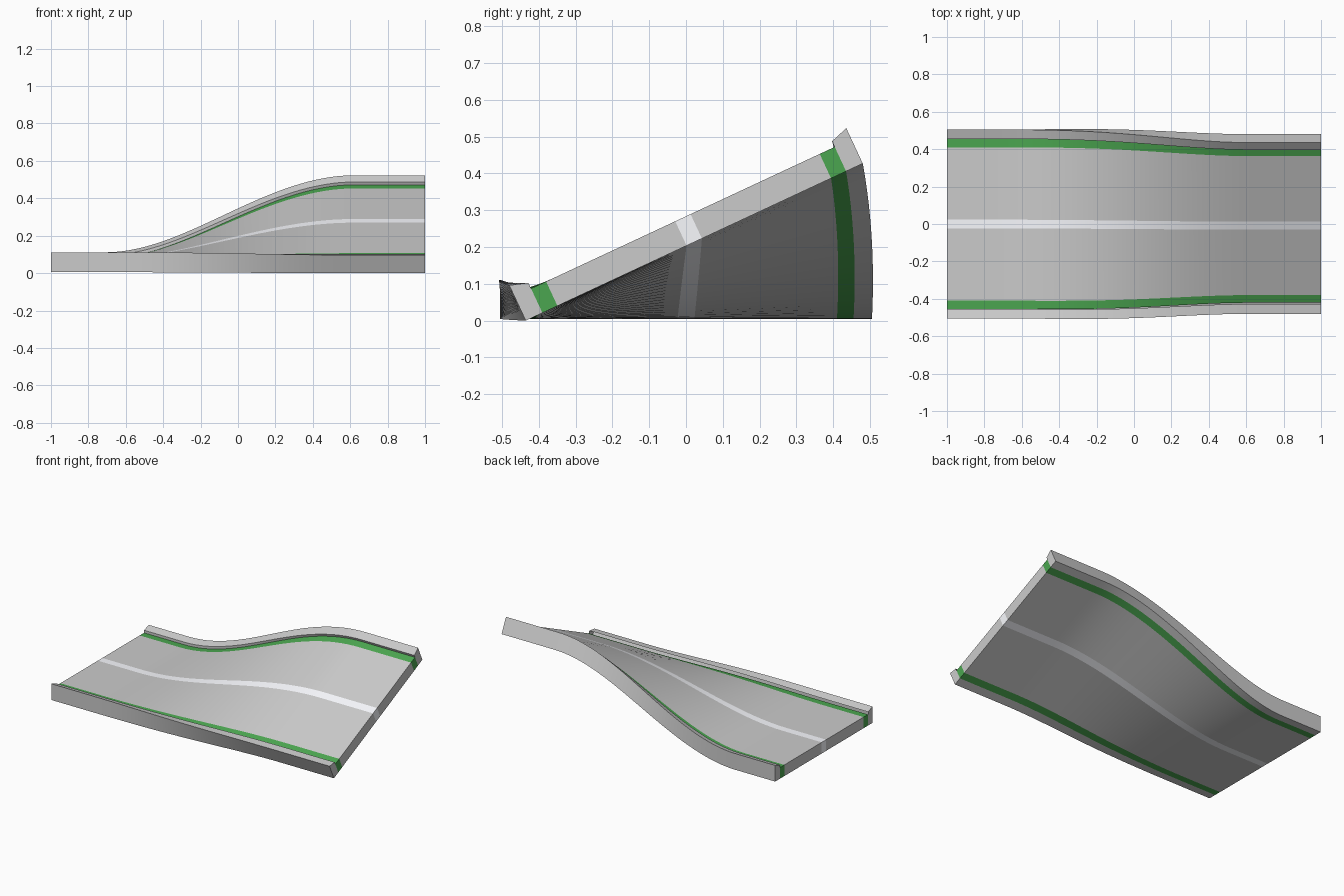
import bpy, bmesh, math

if "Cube" in bpy.data.objects:
    bpy.data.objects.remove(bpy.data.objects["Cube"])

HALF, BANK, PIVOT = 0.505, math.radians(25), 0.053
ROAD_T, STEPS = 0.073, 48


def material(name, color):
    m = bpy.data.materials.new(name)
    m.diffuse_color = (*color, 1)
    m.use_nodes = True
    m.node_tree.nodes["Principled BSDF"].inputs["Base Color"].default_value = m.diffuse_color
    return m


GREEN = material("green_paint", (0.07, 0.38, 0.08))
LIGHT = material("light_paint", (0.95, 0.96, 1.0))


def banked(x, u, n):
    """Place a cross-section point; the section eases from flat to banked."""
    t = min(max((x + 0.71) / 1.33, 0), 1)
    s = t * t * (3 - 2 * t)
    a = BANK * s
    y = (PIVOT - n) * math.sin(a) + u * math.cos(a)
    z = 0.005 * (1 - s) + (u + HALF) * math.sin(a) + n * math.cos(a)
    return x, y, z


def sweep(name, profile, hidden, mat=None):
    """Sweep a counter-clockwise (u, n) profile; hidden edges touch a neighbour."""
    bm = bmesh.new()
    rings = [[bm.verts.new(banked(-1 + 2 * k / STEPS, u, n)) for u, n in profile]
             for k in range(STEPS + 1)]
    count = len(profile)
    for r, q in zip(rings, rings[1:]):
        for i in range(count):
            if i not in hidden:
                j = (i + 1) % count
                bm.faces.new((r[i], r[j], q[j], q[i]))
    bm.faces.new(rings[0][::-1])
    bm.faces.new(rings[-1])
    mesh = bpy.data.meshes.new(name)
    bm.to_mesh(mesh)
    bm.free()
    obj = bpy.data.objects.new(name, mesh)
    bpy.context.collection.objects.link(obj)
    if mat:
        mesh.materials.append(mat)
    bpy.ops.object.select_all(action='DESELECT')
    obj.select_set(True)
    bpy.context.view_layer.objects.active = obj
    bpy.ops.object.shade_smooth_by_angle(angle=math.radians(25))


def strip(name, u0, u1, mat=None):
    sweep(name, [(u0, 0), (u1, 0), (u1, ROAD_T), (u0, ROAD_T)], {1, 3}, mat)


# Road surface and painted strips, which run through the full thickness
strip("centre_line", -0.023, 0.023, LIGHT)
strip("road_right", -0.41, -0.023)
strip("road_left", 0.023, 0.41)
strip("edge_line_right", -0.455, -0.41, GREEN)
strip("edge_line_left", 0.41, 0.455, GREEN)

# Raised side walls with sloping tops
wall = [(0.455, 0), (HALF, 0), (HALF, 0.106), (0.455, 0.09), (0.455, ROAD_T)]
sweep("wall_left", wall, {4})
sweep("wall_right", [(-u, n) for u, n in reversed(wall)], {4 - 4})
